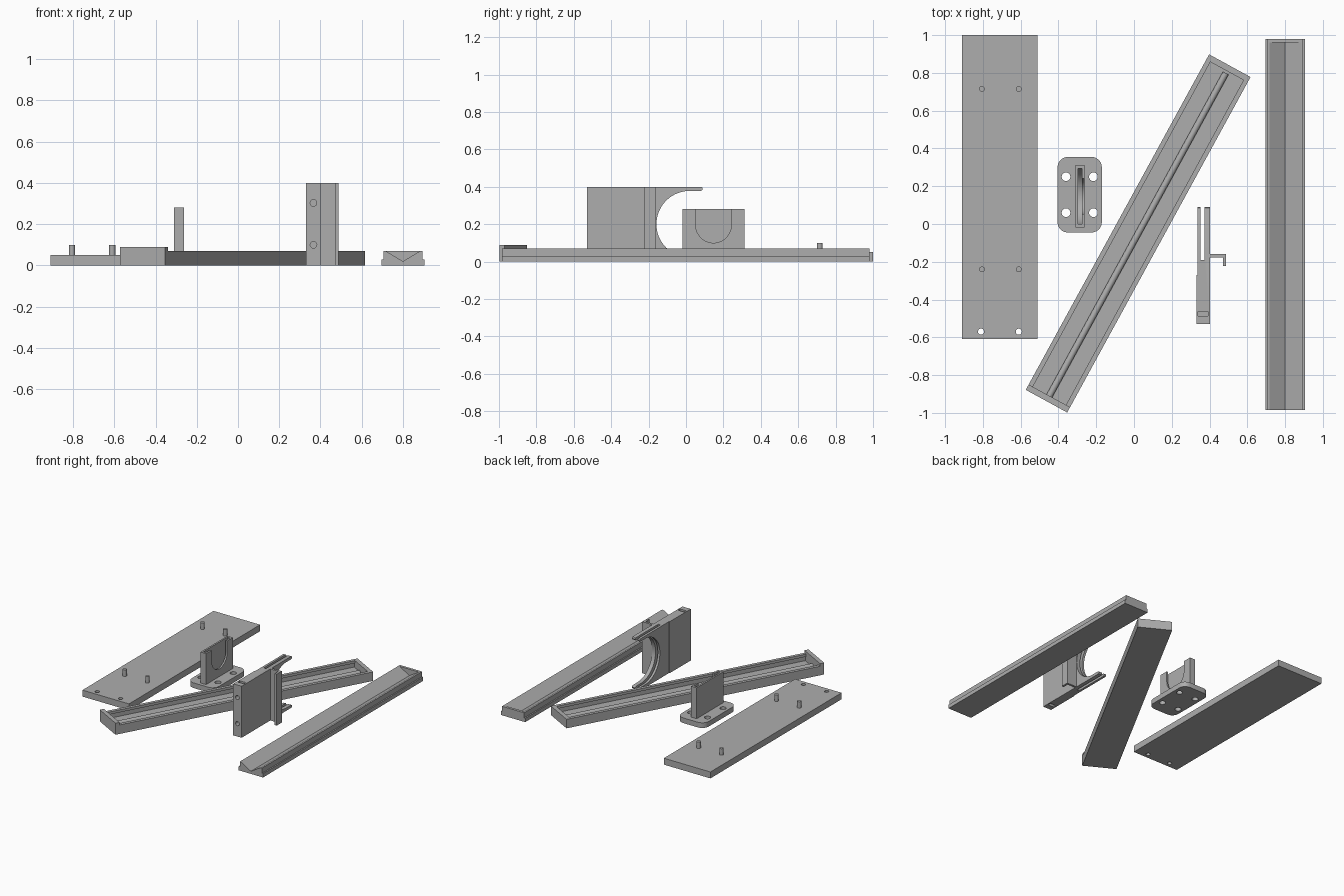
import bpy, bmesh, math
from mathutils import Matrix

if "Cube" in bpy.data.objects:
    bpy.data.objects.remove(bpy.data.objects["Cube"])

grey = bpy.data.materials.new("plain grey")
grey.diffuse_color = (0.42, 0.42, 0.42, 1)
grey.use_nodes = True
grey.node_tree.nodes["Principled BSDF"].inputs["Base Color"].default_value = grey.diffuse_color


def prism(name, pts, axis, a, b):
    """Extrude a 2D outline along an axis: x takes (y,z), y takes (x,z), z takes (x,y)."""
    place = {"x": lambda u, v, w: (w, u, v),
             "y": lambda u, v, w: (u, w, v),
             "z": lambda u, v, w: (u, v, w)}[axis]
    bm = bmesh.new()
    lo = [bm.verts.new(place(u, v, a)) for u, v in pts]
    hi = [bm.verts.new(place(u, v, b)) for u, v in pts]
    bm.faces.new(lo)
    bm.faces.new(hi)
    for i in range(len(pts)):
        j = (i + 1) % len(pts)
        bm.faces.new((lo[i], lo[j], hi[j], hi[i]))
    bmesh.ops.recalc_face_normals(bm, faces=bm.faces)
    me = bpy.data.meshes.new(name)
    bm.to_mesh(me)
    bm.free()
    me.materials.append(grey)
    ob = bpy.data.objects.new(name, me)
    bpy.context.collection.objects.link(ob)
    return ob


def box(name, x0, x1, y0, y1, z0, z1):
    return prism(name, [(x0, y0), (x1, y0), (x1, y1), (x0, y1)], "z", z0, z1)


def arc(cu, cv, r, a0, a1, n):
    return [(cu + r * math.cos(math.radians(a0 + (a1 - a0) * i / n)),
             cv + r * math.sin(math.radians(a0 + (a1 - a0) * i / n))) for i in range(n + 1)]


def rod(name, cu, cv, r, axis, a, b):
    return prism(name, arc(cu, cv, r, 0, 360 - 15, 23), axis, a, b)


def boolean(ob, others, op="DIFFERENCE"):
    bpy.context.view_layer.objects.active = ob
    for o in others:
        m = ob.modifiers.new("cut", "BOOLEAN")
        m.operation, m.solver, m.object = op, "EXACT", o
        bpy.ops.object.modifier_apply(modifier=m.name)
        bpy.data.objects.remove(o)


# Mounting plate with two screw holes and four pegs
plate = box("mounting_plate", -0.91, -0.51, -0.61, 1.0, 0, 0.05)
boolean(plate, [rod("hole", x, -0.57, 0.016, "z", -0.1, 0.2) for x in (-0.81, -0.61)])
for x in (-0.805, -0.61):
    for y in (-0.24, 0.715):
        rod("plate_peg", x, y, 0.015, "z", 0.04, 0.10)

# Bracket foot: rounded rectangle with four holes
x0, x1, y0, y1, r = -0.405, -0.17, -0.045, 0.355, 0.055
outline = (arc(x1 - r, y1 - r, r, 0, 90, 6) + arc(x0 + r, y1 - r, r, 90, 180, 6)
           + arc(x0 + r, y0 + r, r, 180, 270, 6) + arc(x1 - r, y0 + r, r, 270, 360, 6))
foot = prism("bracket_foot", outline, "z", 0, 0.04)
boolean(foot, [rod("hole", x, y, 0.023, "z", -0.1, 0.2)
               for x in (-0.36, -0.215) for y in (0.06, 0.25)])

# Bracket upright: wide hidden pocket with a narrower U opening on one side
upright = box("bracket_upright", -0.31, -0.262, -0.018, 0.312, 0.035, 0.28)


def u_shape(rad):
    return arc(0.147, 0.195, rad, 180, 360, 24) + [(0.147 + rad, 0.4), (0.147 - rad, 0.4)]


boolean(upright, [prism("pocket", u_shape(0.148), "x", -0.297, -0.275),
                  prism("opening", u_shape(0.095), "x", -0.28, -0.2)])

# Channel rail: undercut channel, end walls and a round centre rib
half, wide, slot, inner = 1.012, 0.125, 0.10, 0.111
right = [(wide, 0), (wide, 0.07), (slot, 0.07), (slot, 0.05), (inner, 0.05), (inner, 0.015)]
profile = right + [(-x, z) for x, z in reversed(right)]
rail_parts = [
    prism("channel_rail", profile, "y", -half + 0.02, half - 0.02),
    box("rail_stop_block", -wide, wide, -half, -half + 0.032, 0, 0.09),
    box("rail_end_wall", -wide, wide, half - 0.032, half, 0, 0.07),
    rod("rail_rib", 0, 0.022, 0.017, "y", -half + 0.03, half - 0.045),
]
turn = Matrix.Translation((0.022, -0.05, 0)) @ Matrix.Rotation(math.radians(-28.66), 4, "Z")
for part in rail_parts:
    part.data.transform(turn)

# Sliding rail: stepped bar with a V groove closed at the back
side = [(0.105, 0), (0.105, 0.03), (0.095, 0.03), (0.095, 0.07), (0.083, 0.07)]
profile = [(0.8 + x, z) for x, z in side] + [(0.8, 0.02)] + [(0.8 - x, z) for x, z in reversed(side)]
prism("sliding_rail", profile, "y", -0.985, 0.965)
prism("sliding_rail_end", [p for p in profile if p != (0.8, 0.02)], "y", 0.96, 0.98)

# Clip panel: plate with a round bite leaving two thin hooks
cy, cz, r = 0.02, 0.20, 0.178
bite = arc(cy, cz, r, 90, 270, 40)
outline = ([(-0.53, 0), (0.078, 0)] + arc(0.078, 0.011, 0.011, -60, 60, 4) + [(0.078, 0.022)]
           + bite[::-1] + [(0.078, 0.378)] + arc(0.078, 0.389, 0.011, -60, 60, 4)
           + [(0.078, 0.40), (-0.53, 0.40)])
clip = prism("clip_panel", outline, "x", 0.33, 0.402)
cuts = [
    box("prong_slot", 0.353, 0.372, -0.19, 0.2, -0.1, 0.5),
    box("thin_side", 0.2, 0.335, -0.27, 0.2, -0.1, 0.5),
    box("top_nut_slot", 0.34, 0.392, -0.487, -0.462, 0.275, 0.5),
    box("low_nut_slot", 0.34, 0.392, -0.487, -0.462, -0.1, 0.125),
]
cuts += [rod("screw_hole", 0.366, z, 0.016, "y", -0.6, -0.43) for z in (0.10, 0.303)]
boolean(clip, cuts)

# Side flange bent into an L
prism("clip_flange", [(0.395, -0.177), (0.471, -0.177), (0.471, -0.222), (0.488, -0.222),
                      (0.488, -0.16), (0.395, -0.16)], "z", 0, 0.40)

# Smooth the round faces and keep the edges sharp
bpy.ops.object.select_all(action="SELECT")
bpy.ops.object.shade_smooth_by_angle(angle=math.radians(30))
